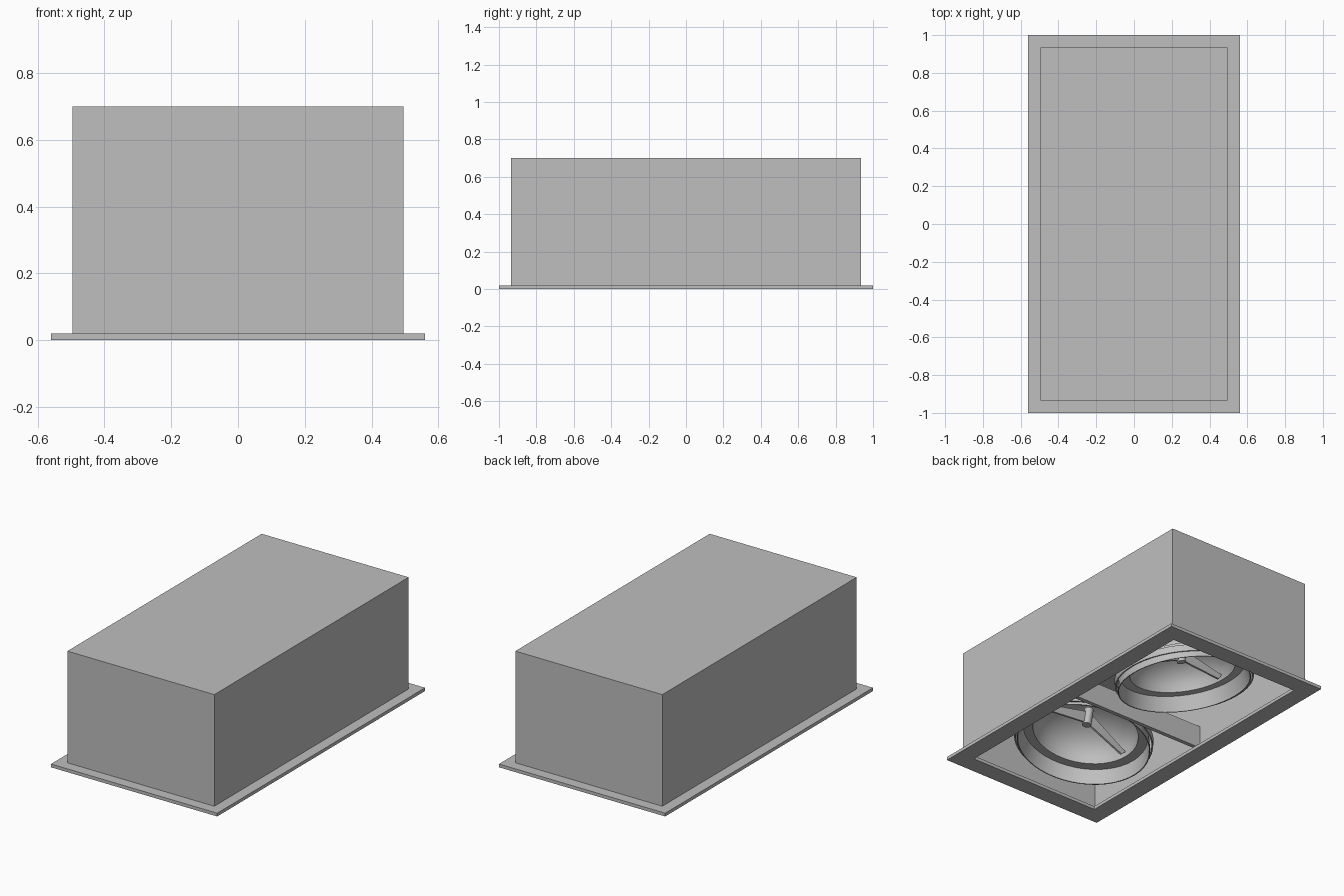
import bpy
import bmesh
import math
from mathutils import Matrix, Vector

cube = bpy.data.objects.get("Cube")
if cube:
    bpy.data.objects.remove(cube, do_unlink=True)

# One painted-metal grey for every part
grey = bpy.data.materials.new("painted grey")
grey.use_nodes = True
grey.diffuse_color = (0.52, 0.52, 0.52, 1)
grey.node_tree.nodes["Principled BSDF"].inputs["Base Color"].default_value = grey.diffuse_color


def finish(name, bm, matrix=None, smooth=False):
    bmesh.ops.recalc_face_normals(bm, faces=bm.faces)
    mesh = bpy.data.meshes.new(name)
    bm.to_mesh(mesh)
    bm.free()
    mesh.materials.append(grey)
    obj = bpy.data.objects.new(name, mesh)
    bpy.context.collection.objects.link(obj)
    if matrix:
        obj.matrix_world = matrix
    if smooth:
        bpy.ops.object.select_all(action='DESELECT')
        obj.select_set(True)
        bpy.context.view_layer.objects.active = obj
        bpy.ops.object.shade_smooth_by_angle(angle=math.radians(35))
    return obj


def loft(name, rings, closed=False, caps=False, matrix=None, smooth=False):
    """Bridge successive rings of points into a skin."""
    bm = bmesh.new()
    loops = [[bm.verts.new(p) for p in ring] for ring in rings]
    pairs = list(zip(loops, loops[1:]))
    if closed:
        pairs.append((loops[-1], loops[0]))
    for a, b in pairs:
        n = len(a)
        for i in range(n):
            j = (i + 1) % n
            bm.faces.new((a[i], a[j], b[j], b[i]))
    if caps:
        bm.faces.new(loops[0])
        bm.faces.new(loops[-1])
    return finish(name, bm, matrix, smooth)


def rect(hx, hy, z):
    return [(-hx, -hy, z), (hx, -hy, z), (hx, hy, z), (-hx, hy, z)]


def circle(r, z, n=48):
    return [(r * math.cos(math.tau * i / n), r * math.sin(math.tau * i / n), z)
            for i in range(n)]


def box(name, size, centre, matrix=None):
    bm = bmesh.new()
    bmesh.ops.create_cube(bm, size=1, matrix=Matrix.Translation(centre) @ Matrix.Diagonal((*size, 1)))
    return finish(name, bm, matrix)


# Open-bottomed housing with thin walls, and its trim flange
loft("housing", [rect(0.495, 0.935, 0.7), rect(0.495, 0.935, 0.02),
                 rect(0.483, 0.923, 0.02), rect(0.483, 0.923, 0.688)], caps=True)
loft("trim_flange", [rect(0.56, 1, 0), rect(0.56, 1, 0.02),
                     rect(0.45, 0.89, 0.02), rect(0.45, 0.89, 0)], closed=True)

# Cross divider between the two lamps
box("divider", (0.966, 0.025, 0.14), (0, 0, 0.09))


def lamp(label, y, tilt):
    place = Matrix.Translation((0, y, 0.067)) @ Matrix.Rotation(tilt, 4, 'Y')

    # Lamp holder ring with a flat inner shoulder
    profile = [(0.38, 0), (0.36, 0.09), (0.305, 0.09),
               (0.305, 0.1), (0.366, 0.1), (0.386, 0)]
    loft(label + "_holder_ring", [circle(r, z) for r, z in profile],
         closed=True, matrix=place, smooth=True)

    # Thin outer gimbal ring, tilted a little less
    gimbal = Matrix.Translation((0, y, 0.09)) @ Matrix.Rotation(tilt * 0.75, 4, 'Y')
    loft(label + "_gimbal_ring",
         [circle(r, z) for r, z in ((0.392, 0), (0.392, 0.04), (0.4, 0.04), (0.4, 0))],
         closed=True, matrix=gimbal, smooth=True)

    # Bowl reflector
    steps = [math.radians(a) for a in range(0, 86, 12)]
    bowl = [circle(0.305 * math.cos(a), 0.095 + 0.2 * math.sin(a)) for a in steps]
    bowl.append(circle(0.01, 0.295))
    loft(label + "_reflector", bowl, matrix=place, smooth=True)

    # Central cap held by two sloping fins
    loft(label + "_cap", [circle(0.026, 0.14, 20), circle(0.026, 0.25, 20)],
         caps=True, matrix=place, smooth=True)
    for side, word in ((1, "left"), (-1, "right")):
        outline = [(0.015, 0.15), (0.27, 0.085), (0.296, 0.115), (0.015, 0.225)]
        loft(f"{label}_{word}_fin",
             [[(side * x, t, z) for x, z in outline] for t in (-0.006, 0.006)],
             caps=True, matrix=place)


# Twin lamps lean to opposite sides
lean = math.radians(9.5)
lamp("front_lamp", -0.45, -lean)
lamp("back_lamp", 0.45, lean)
